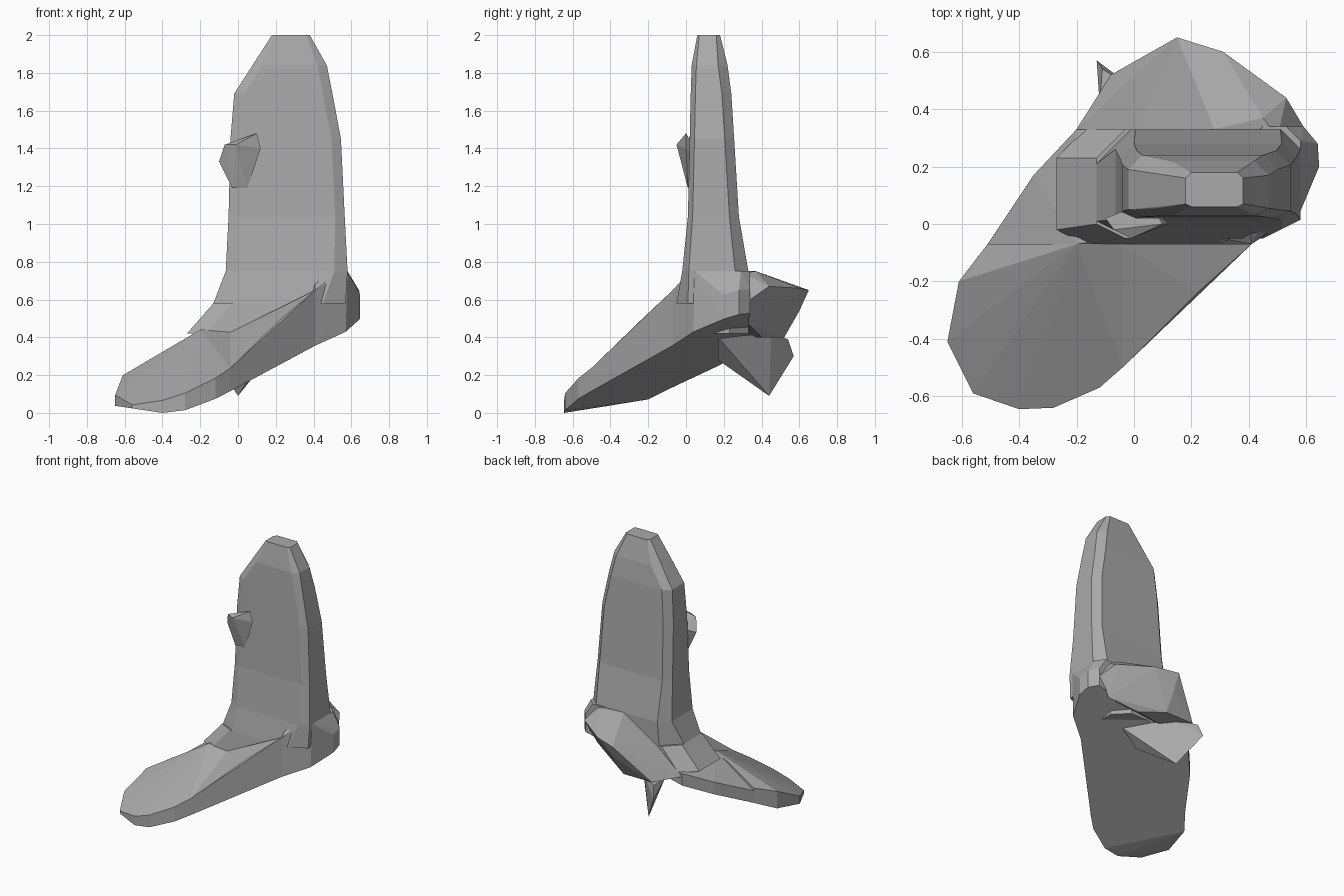
import bpy
import bmesh

# Remove the default object
default_cube = bpy.data.objects.get("Cube")
if default_cube:
    bpy.data.objects.remove(default_cube, do_unlink=True)

# One plain material for every part
grey = bpy.data.materials.new("plain grey")
grey.use_nodes = True
colour = (.4, .4, .4, 1)
grey.diffuse_color = colour
grey.node_tree.nodes["Principled BSDF"].inputs["Base Color"].default_value = colour


def faceted_block(name, points):
    """Make a flat-shaded convex block wrapped around a few corner points."""
    mesh = bpy.data.meshes.new(name)
    bm = bmesh.new()
    for point in points:
        bm.verts.new(point)
    bmesh.ops.convex_hull(bm, input=bm.verts)
    spare = [vert for vert in bm.verts if not vert.link_faces]
    bmesh.ops.delete(bm, geom=spare, context='VERTS')
    bmesh.ops.recalc_face_normals(bm, faces=bm.faces)
    bm.to_mesh(mesh)
    bm.free()
    mesh.materials.append(grey)
    block = bpy.data.objects.new(name, mesh)
    bpy.context.collection.objects.link(block)


def section(height, left, right, front, back, cut=.05):
    """Level section: a rectangle with its corners cut off."""
    shallow = cut / 2
    corners = []
    for x, inner_x in ((left, left + cut), (right, right - cut)):
        for y, inner_y in ((front, front + shallow), (back, back - cut)):
            corners += [(inner_x, y, height), (x, inner_y, height)]
    return corners


def on_sole(outline, lift=0):
    """Place a plan outline on the sloping sole, which curls up at the toe."""
    return [(x, y, max(.28 + .24 * x + .31 * y, -.06 - .15 * x) + lift)
            for x, y in outline]


def on_instep(outline):
    """Place a plan outline on the sloping top of the foot."""
    return [(x, y, .47 + .3 * x + .44 * y) for x, y in outline]


# Upright shaft: a tapering stack of cut-corner sections
crown = section(2, .18, .38, .06, .18, .02)
shoulder = section(1.84, .08, .47, .03, .22)
chest = section(1.69, -.02, .5, .025, .24)
middle = section(1.45, -.04, .545, .02, .255)
waist = section(1.04, -.05, .565, .01, .28)
hem = section(.75, -.065, .58, -.02, .33, .07)
faceted_block("shaft_upper", crown + shoulder + chest + middle + waist)
faceted_block("shaft_lower", waist + hem)

# Ankle collar below the shaft, then a skirt spreading on to the foot
collar = section(.58, -.13, .57, -.05, .33, .12)
skirt = section(.42, -.27, .4, -.07, .33, .1)
faceted_block("ankle_collar", hem + collar)
faceted_block("ankle_skirt", skirt + section(.58, -.13, .4, -.05, .33, .1))

# Small knob on the front of the shaft
faceted_block("front_knob", [
    (-.1, .02, 1.33), (-.07, -.02, 1.42), (-.01, -.05, 1.42),
    (.1, 0, 1.48), (.12, 0, 1.4), (.05, .01, 1.19), (-.03, .01, 1.19),
    (.05, .08, 1.35)])

# Toe plate between the sole and the sloping top
seam = [(-.04, -.07), (-.04, -.5)]
toe_outline = seam + [
    (-.12, -.57), (-.28, -.64), (-.4, -.645), (-.56, -.59),
    (-.65, -.41), (-.61, -.2)]
rim = [(-.51, -.07), (-.35, .17), (-.2, .33)]
ridge_end = (-.2, -.07, .44)
toe_back = rim[:1]
faceted_block("toe", on_sole(toe_outline + toe_back) + on_instep(toe_outline)
              + on_sole(toe_back, .11) + [ridge_end])

# Instep wedge rising along the side of the foot
side_corner = (.41, -.07)
side_peak = (.41, -.07, .65)
instep_base = seam + [side_corner]
faceted_block("instep", on_sole(instep_base) + on_instep(seam)
              + [side_peak, (.22, -.24, .49)])

# Foot body under the ankle
body_base = rim + [side_corner, (.3, .33)]
faceted_block("foot_body", on_sole(body_base) + on_sole(rim, .09)
              + [ridge_end, (.3, 0, .45), (.3, .3, .45)])

# Heel on the far side of the ankle
heel_rim = [(.57, .04), (.645, .2), (.64, .28), (.59, .34)]
heel_base = heel_rim + [side_corner, (.3, -.05), (.3, .33)]
faceted_block("heel", on_sole(heel_base) + on_sole(heel_rim, .13)
              + section(.75, .4, .58, .02, .34) + [side_peak])

# Rear bulge behind the ankle
faceted_block("rear_bulge", [
    (-.2, .33, .4), (-.08, .52, .4), (.15, .52, .4), (.3, .4, .4),
    (.5, .33, .47), (.15, .65, .65), (.15, .6, .54), (.31, .6, .66),
    (.53, .44, .67), (.45, .37, .75), (.28, .33, .75), (.5, .3, .74),
    (.59, .34, .6), (0, .32, .57)])

# Pointed fin hanging under the rear
faceted_block("rear_fin", [
    (-.13, .57, .3), (-.11, .54, .39), (0, .44, .09), (-.12, .42, .4),
    (.03, .45, .42), (.12, .17, .28), (.25, .17, .4)])
